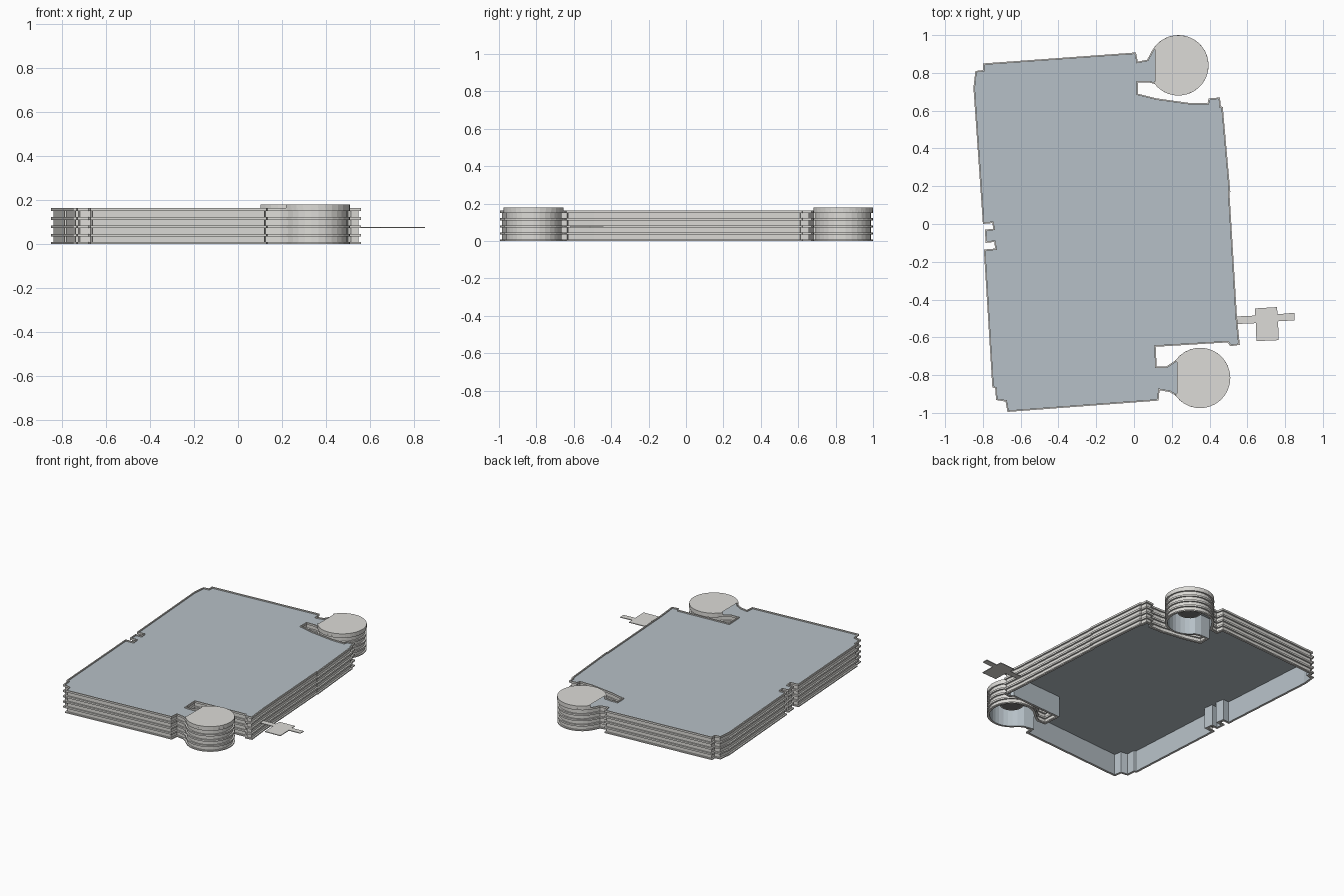
import bpy, bmesh
from math import cos, sin, radians, hypot

if "Cube" in bpy.data.objects:
    bpy.data.objects.remove(bpy.data.objects["Cube"])

BOSSES = {"back": (0.235, 0.84), "front": (0.35, -0.815)}
R = 0.16
RIBS = [(0, .008), (.034, .046), (.072, .084), (.110, .122), (.150, .163)]


def material(name, col):
    m = bpy.data.materials.new(name)
    m.diffuse_color = (*col, 1)
    m.use_nodes = True
    m.node_tree.nodes["Principled BSDF"].inputs["Base Color"].default_value = m.diffuse_color
    return m


PLATE = material("plate_blue_grey", (.47, .53, .57))
DARK = material("dark_grey", (.2, .2, .2))


def finish(bm, name, *mats):
    bmesh.ops.recalc_face_normals(bm, faces=bm.faces[:])
    me = bpy.data.meshes.new(name)
    bm.to_mesh(me)
    bm.free()
    ob = bpy.data.objects.new(name, me)
    bpy.context.collection.objects.link(ob)
    for m in mats:
        me.materials.append(m)
    return ob


def arc(c, r, a0, a1, n):
    return [(c[0] + r * cos(radians(a0 + (a1 - a0) * i / n)),
             c[1] + r * sin(radians(a0 + (a1 - a0) * i / n))) for i in range(n + 1)]


def inset(pts, d):
    """Mitred inward offset of a clockwise outline."""
    out, n = [], len(pts)
    for i in range(n):
        (ax, ay), (bx, by), (cx, cy) = pts[i - 1], pts[i], pts[(i + 1) % n]
        l1, l2 = hypot(bx - ax, by - ay), hypot(cx - bx, cy - by)
        n1 = ((by - ay) / l1, -(bx - ax) / l1)
        n2 = ((cy - by) / l2, -(cx - bx) / l2)
        k = d / max(.3, 1 + n1[0] * n2[0] + n1[1] * n2[1])
        out.append((bx + (n1[0] + n2[0]) * k, by + (n1[1] + n2[1]) * k))
    return out


def ring(bm, pts, z):
    return [bm.verts.new((x, y, z)) for x, y in pts]


def bridge(bm, a, b, mat=0):
    for i in range(len(a)):
        j = (i + 1) % len(a)
        bm.faces.new((a[i], a[j], b[j], b[i])).material_index = mat


def prism(name, pts, z0, z1, *mats):
    bm = bmesh.new()
    a, b = ring(bm, pts, z0), ring(bm, pts, z1)
    bridge(bm, a, b)
    bmesh.ops.triangulate(bm, faces=[bm.faces.new(a), bm.faces.new(b)])
    return finish(bm, name, *mats)


# Clockwise plate outline with notches and the two round ports
outline = [(-.80, .85), (.01, .908), (.02, .86), (.07, .87)]
outline += arc(BOSSES["back"], R, 152, -142, 24)
outline += [(.075, .75), (.02, .748), (.02, .69), (.12, .665), (.30, .64), (.39, .64),
            (.395, .665), (.455, .67), (.46, .622), (.47, .62), (.51, .17), (.505, .17),
            (.545, -.49), (.56, -.64), (.51, -.647), (.495, -.627), (.115, -.65),
            (.12, -.755), (.17, -.755)]
outline += arc(BOSSES["front"], R, 144, -144, 24)
outline += [(.19, -.89), (.135, -.88), (.13, -.935), (-.67, -.995), (-.68, -.94),
            (-.73, -.932), (-.735, -.87), (-.75, -.865), (-.795, -.135), (-.735, -.13),
            (-.74, -.095), (-.785, -.10), (-.79, -.03), (-.745, -.025), (-.75, .005),
            (-.80, 0), (-.85, .72), (-.84, .81), (-.80, .815)]

# Ribbed shell, open underneath, with a recessed top plate
bm = bmesh.new()
profile = []
for z0, z1 in RIBS:
    profile += [(z0, .011), (z0, 0), (z1, 0), (z1, .011)]
profile[0] = (0, .016)
profile[-1] = (.163, .008)
profile.append((.155, .008))
rings = [ring(bm, inset(outline, d), z) for z, d in profile]
for a, b in zip(rings, rings[1:]):
    bridge(bm, a, b)
inner = ring(bm, inset(outline, .016), .15)
bridge(bm, rings[0], inner, 1)
caps = [bm.faces.new(rings[-1]), bm.faces.new(inner)]
for f in caps:
    f.material_index = 1
bmesh.ops.triangulate(bm, faces=caps)
grey = material("wall_grey", (.72, .71, .68))
shell = finish(bm, "ribbed_plate_stack", grey, PLATE)

for side, c in BOSSES.items():
    # Port opening through the top plate
    cutter = prism(side + "_port_cutter", arc(c, .075, 0, 345, 23), .1, .2)
    cutter.hide_render = True
    cutter.hide_viewport = True
    mod = shell.modifiers.new(side + "_port", 'BOOLEAN')
    mod.object = cutter
    mod.operation = 'DIFFERENCE'
    mod.solver = 'EXACT'
    # Raised outer rim, open on the neck side
    prism(side + "_port_rim", arc(c, R, -146, 146, 24) + arc(c, R - .011, 146, -146, 24),
          .152, .18, grey)
    # Port tube and its floor
    bm = bmesh.new()
    loops = [ring(bm, arc(c, r, 0, 345, 23), z)
             for r, z in ((.072, .08), (.08, .08), (.08, .18), (.072, .18))]
    for i in range(4):
        bridge(bm, loops[i], loops[(i + 1) % 4])
    finish(bm, side + "_port_tube", grey)
    prism(side + "_port_floor", arc(c, .073, 0, 345, 23), .08, .084, DARK)

# Flat side tab
prism("side_tab", [(.53, -.49), (.64, -.485), (.64, -.447), (.757, -.44), (.76, -.478),
                   (.85, -.47), (.85, -.51), (.763, -.515), (.765, -.615), (.648, -.62),
                   (.645, -.525), (.53, -.53)], .072, .077, grey)
